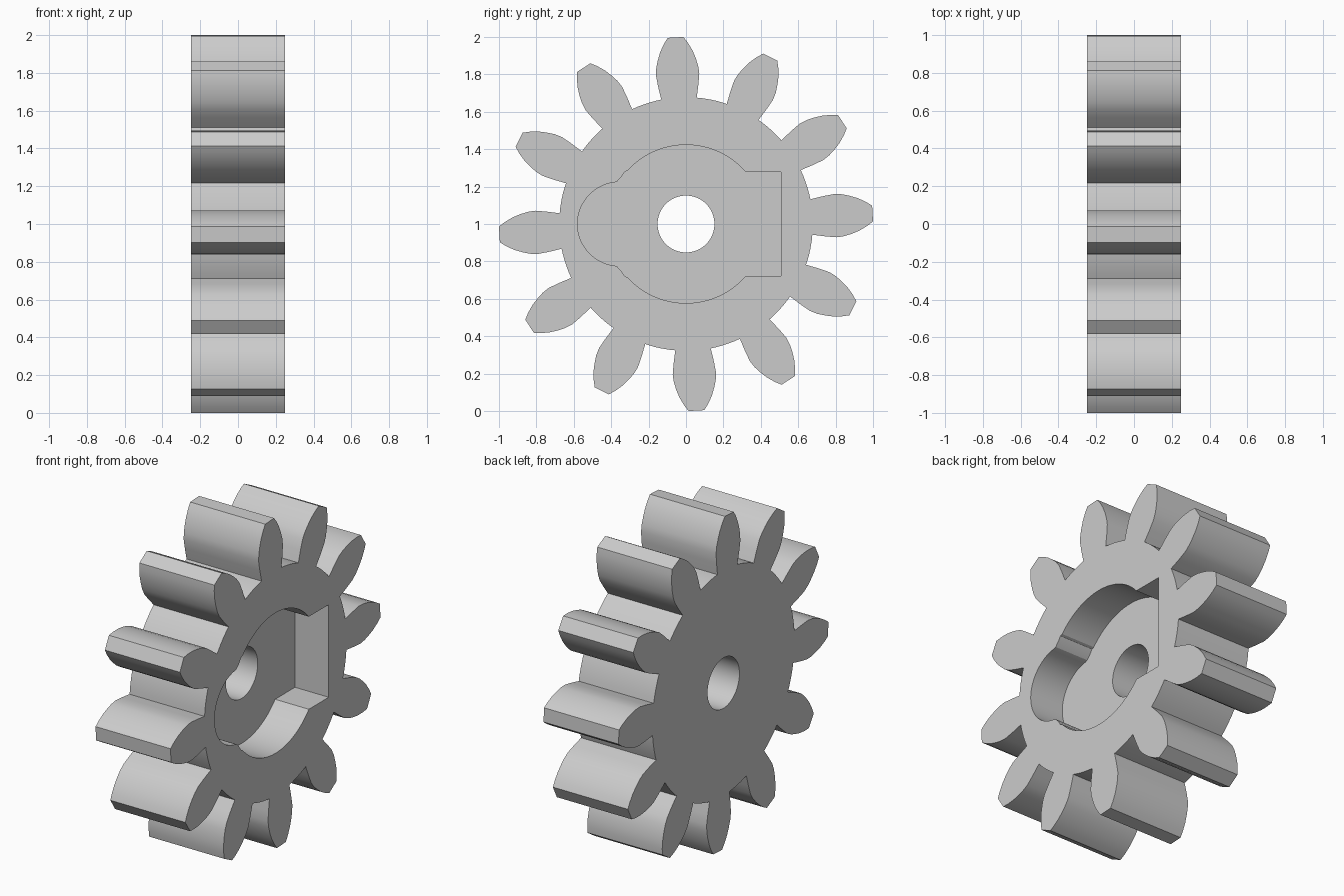
import bpy
import bmesh
from math import sin, cos, radians, asin, pi

old = bpy.data.objects.get("Cube")
if old:
    bpy.data.objects.remove(old, do_unlink=True)

TEETH = 12
TILT = radians(3.2)
HALF_WIDTH = 0.25
POCKET_FLOOR = 0.025
ROOT_RADIUS = 0.678
BORE_RADIUS = 0.152
# tooth flank: (radius, half width) from root to tip
FLANK = [(ROOT_RADIUS, 0.095), (0.75, 0.108), (0.81, 0.116), (0.85, 0.112),
         (0.89, 0.101), (0.93, 0.086), (0.97, 0.064), (1.0, 0.042)]


def arc(radius, start, end, steps, centre=0.0):
    """Points on a circular arc in the y-z plane."""
    angles = [start + (end - start) * i / steps for i in range(steps + 1)]
    return [(centre + radius * cos(a), radius * sin(a)) for a in angles]


def gear_outline():
    flank = [(r, asin(w / r)) for r, w in FLANK]
    pitch = 2 * pi / TEETH
    points = []
    for i in range(TEETH):
        mid = TILT + i * pitch
        points += [(r * cos(mid - a), r * sin(mid - a)) for r, a in flank]
        points += [(r * cos(mid + a), r * sin(mid + a)) for r, a in reversed(flank)]
        # root between this tooth and the next
        root = flank[0][1]
        points += arc(ROOT_RADIUS, mid + root, mid + pitch - root, 6)[1:-1]
    return points


def pocket_outline():
    # square end, round middle, small shoulder, round lobe
    upper = [(0.507, 0.279)]
    upper += arc(0.423, radians(41.3), radians(137.6), 40)
    upper += [(-0.328, 0.279), (-0.347, 0.250), (-0.368, 0.228)]
    upper += arc(0.224, radians(97), pi, 24, centre=-0.356)
    lower = [(y, -z) for y, z in reversed(upper[:-1])]
    return upper + lower


def add_loop(bm, points, x):
    verts = [bm.verts.new((x, y, z + 1)) for y, z in points]
    edges = [bm.edges.new((v, verts[i - 1])) for i, v in enumerate(verts)]
    return verts, edges


def add_wall(bm, a, b):
    for i in range(len(a)):
        bm.faces.new((a[i - 1], a[i], b[i], b[i - 1]))


def add_cap(bm, *edge_loops):
    edges = [e for loop in edge_loops for e in loop]
    bmesh.ops.triangle_fill(bm, use_beauty=True, use_dissolve=False,
                            edges=edges, normal=(1, 0, 0))


bm = bmesh.new()
teeth = gear_outline()
pocket = pocket_outline()
bore = arc(BORE_RADIUS, 0, 2 * pi, 64)[:-1]

back_v, back_e = add_loop(bm, teeth, -HALF_WIDTH)
face_v, face_e = add_loop(bm, teeth, HALF_WIDTH)
rim_v, rim_e = add_loop(bm, pocket, HALF_WIDTH)
floor_v, floor_e = add_loop(bm, pocket, POCKET_FLOOR)
bore_in_v, bore_in_e = add_loop(bm, bore, POCKET_FLOOR)
bore_out_v, bore_out_e = add_loop(bm, bore, -HALF_WIDTH)

# flat faces: plain back, pocketed face, pocket floor
add_cap(bm, back_e, bore_out_e)
add_cap(bm, face_e, rim_e)
add_cap(bm, floor_e, bore_in_e)
# walls: teeth, pocket, bore
add_wall(bm, back_v, face_v)
add_wall(bm, rim_v, floor_v)
add_wall(bm, bore_in_v, bore_out_v)
bmesh.ops.recalc_face_normals(bm, faces=bm.faces)

mesh = bpy.data.meshes.new("gear_wheel")
bm.to_mesh(mesh)
bm.free()
gear = bpy.data.objects.new("gear_wheel", mesh)
bpy.context.collection.objects.link(gear)

# plain grey material
grey = bpy.data.materials.new("light_grey")
grey.use_nodes = True
colour = (0.6, 0.6, 0.6, 1)
grey.diffuse_color = colour
grey.node_tree.nodes["Principled BSDF"].inputs["Base Color"].default_value = colour
mesh.materials.append(grey)

bpy.context.view_layer.objects.active = gear
gear.select_set(True)
bpy.ops.object.shade_smooth_by_angle(angle=radians(20))
